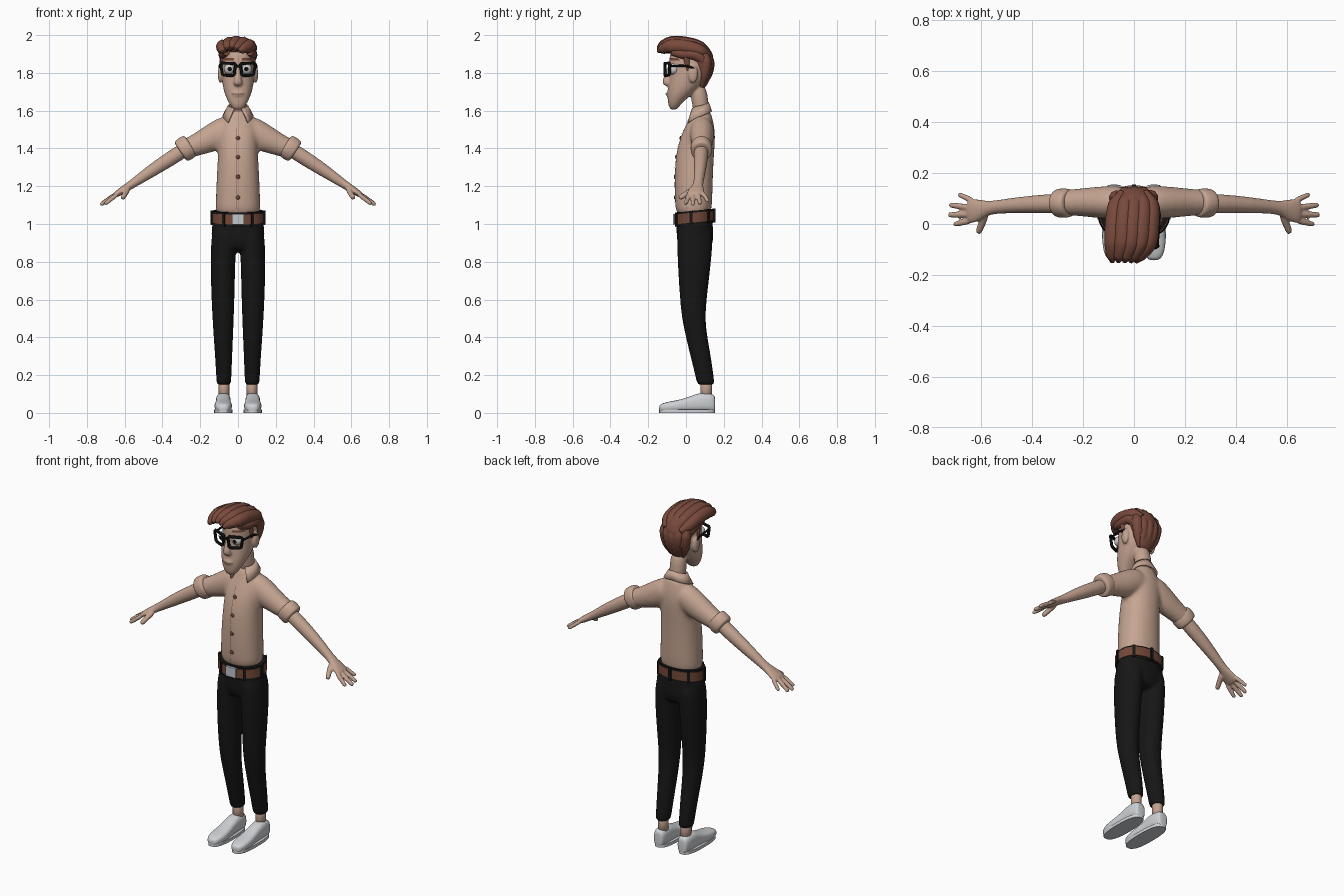
import bpy, bmesh, math
from mathutils import Vector, Matrix

if "Cube" in bpy.data.objects:
    bpy.data.objects.remove(bpy.data.objects["Cube"])


def material(name, r, g, b):
    m = bpy.data.materials.new(name)
    m.use_nodes = True
    m.diffuse_color = (r, g, b, 1)
    m.node_tree.nodes["Principled BSDF"].inputs["Base Color"].default_value = (r, g, b, 1)
    return m


SKIN = material("skin", .54, .36, .275)
SHIRT = material("tan_shirt", .56, .375, .285)
HAIR = material("auburn_hair", .19, .068, .045)
TROUSER = material("black_cloth", .008, .008, .008)
LEATHER = material("brown_leather", .17, .065, .04)
SHOE = material("pale_grey_shoe", .62, .64, .66)
METAL = material("buckle_metal", .55, .58, .6)
FRAME = material("black_frame", .004, .004, .004)
EYE = material("eye_white", .6, .6, .58)
LINE = material("dark_skin_line", .2, .11, .08)


def loft(bm, sections, normal=(0, 0, 1), n=20, p=2):
    """Skin of superellipse rings (x, y, z, half width, half depth)."""
    nrm = Vector(normal).normalized()
    u = Vector((0, 1, 0)) if abs(nrm.x) > .5 else Vector((1, 0, 0))
    v = nrm.cross(u).normalized()
    u = v.cross(nrm)
    bend = lambda c: math.copysign(abs(c) ** (2 / p), c)
    rings = []
    for x, y, z, ru, rv in sections:
        ring = []
        for i in range(n):
            a = math.tau * i / n
            ring.append(bm.verts.new(Vector((x, y, z)) + u * ru * bend(math.cos(a)) + v * rv * bend(math.sin(a))))
        rings.append(ring)
    for a, b in zip(rings, rings[1:]):
        for i in range(n):
            j = (i + 1) % n
            bm.faces.new((a[i], a[j], b[j], b[i]))
    bm.faces.new(rings[0][::-1])
    bm.faces.new(rings[-1])


def blob(bm, at, size):
    bmesh.ops.create_uvsphere(bm, u_segments=20, v_segments=12, radius=1,
                              matrix=Matrix.Translation(at) @ Matrix.Diagonal((*size, 1)))


def box(bm, at, size, turn=0):
    bmesh.ops.create_cube(bm, size=1, matrix=Matrix.Translation(at) @ Matrix.Rotation(turn, 4, 'Z')
                          @ Matrix.Diagonal((*size, 1)))


def finish(bm, name, mat, mirror=False, subsurf=0, voxel=0, relax=3, smooth=True, thick=0):
    bmesh.ops.recalc_face_normals(bm, faces=bm.faces)
    for f in bm.faces:
        f.smooth = smooth
    me = bpy.data.meshes.new(name)
    bm.to_mesh(me)
    bm.free()
    me.materials.append(mat)
    ob = bpy.data.objects.new(name, me)
    bpy.context.collection.objects.link(ob)
    if mirror:
        ob.modifiers.new("mirror", 'MIRROR').use_mirror_merge = False
    if thick:
        ob.modifiers.new("thickness", 'SOLIDIFY').thickness = thick
    if subsurf:
        s = ob.modifiers.new("round", 'SUBSURF')
        s.levels = s.render_levels = subsurf
    if voxel:
        r = ob.modifiers.new("blend", 'REMESH')
        r.mode, r.voxel_size, r.use_smooth_shade = 'VOXEL', voxel, True
        s = ob.modifiers.new("relax", 'SMOOTH')
        s.factor, s.iterations = .5, relax
    return ob


def strand(name, points, mat, cyclic=False, kind='BEZIER', side=1):
    """Round tube through points (x, y, z, radius)."""
    cu = bpy.data.curves.new(name, 'CURVE')
    cu.dimensions, cu.bevel_depth, cu.bevel_resolution, cu.resolution_u = '3D', 1, 3, 8
    cu.use_fill_caps = True
    sp = cu.splines.new(kind)
    pts = sp.bezier_points if kind == 'BEZIER' else sp.points
    pts.add(len(points) - 1)
    for q, (x, y, z, r) in zip(pts, points):
        q.co = (x * side, y, z) if kind == 'BEZIER' else (x * side, y, z, 1)
        q.radius = r
        if kind == 'BEZIER':
            q.handle_left_type = q.handle_right_type = 'AUTO'
    sp.use_cyclic_u, sp.use_smooth = cyclic, True
    cu.materials.append(mat)
    bpy.context.collection.objects.link(bpy.data.objects.new(name, cu))


def front(ob, x, z):
    hit, loc, _, _ = ob.evaluated_get(bpy.context.evaluated_depsgraph_get()).ray_cast((x, -1, z), (0, 1, 0))
    return loc.y if hit else 0


def patch(name, ob, rows, mat, cols=5):
    """Thin plate laid on the front of ob, rows are (z, x0, x1)."""
    bm = bmesh.new()
    grid = []
    for z, x0, x1 in rows:
        xs = [x0 + (x1 - x0) * i / cols for i in range(cols + 1)]
        grid.append([bm.verts.new((x, front(ob, x, z) - .003, z)) for x in xs])
    for a, b in zip(grid, grid[1:]):
        for i in range(cols):
            bm.faces.new((a[i], a[i + 1], b[i + 1], b[i]))
    finish(bm, name, mat)


# Shirt: torso and sleeves blended together
ARM = (.83, 0, -.56)
bm = bmesh.new()
loft(bm, [(0, y, z, rx, ry) for z, y, rx, ry in (
    (1.03, .04, .12, .09), (1.1, .04, .12, .1), (1.25, .04, .114, .103), (1.38, .048, .106, .102),
    (1.47, .065, .108, .092), (1.53, .075, .098, .073), (1.57, .08, .074, .058), (1.61, .08, .05, .045))], p=2.2)
for s in (1, -1):
    loft(bm, [(s * x, .085, z, ru, rv) for x, z, ru, rv in (
        (.03, 1.515, .06, .07), (.07, 1.495, .066, .076), (.13, 1.458, .064, .077),
        (.2, 1.425, .056, .063), (.27, 1.398, .05, .053), (.28, 1.392, .05, .053))], (s * .85, 0, -.52))
shirt = finish(bm, "shirt", SHIRT, subsurf=2, voxel=.011, relax=6)

# Rolled cuffs
bm = bmesh.new()
loft(bm, [(.277 + ARM[0] * d, .082, 1.4 + ARM[2] * d, r * .88, r) for d, r in (
    (-.034, .05), (-.03, .064), (0, .067), (.03, .064), (.034, .05))], ARM)
finish(bm, "sleeve_cuffs", SHIRT, mirror=True, subsurf=2)

# Collar with a front opening and pointed wings
bm = bmesh.new()
rows = []
for i in range(-12, 13):
    t = abs(i) / 12
    a, b = math.radians(158 * i / 12), math.radians(138 * i / 12)
    rows.append([bm.verts.new(v) for v in (
        (.054 * math.sin(a), .075 + .046 * math.cos(a), 1.645 - .03 * t),
        (.082 * math.sin(b), .075 + (.062 + .028 * t) * math.cos(b), 1.597 - .058 * t * t))])
for a, b in zip(rows, rows[1:]):
    bm.faces.new((a[0], a[1], b[1], b[0]))
finish(bm, "collar", SHIRT, thick=.01)

# Head, neck, nose and ears
bm = bmesh.new()
loft(bm, [(0, (f + b) / 2, z, rx, (b - f) / 2) for z, f, b, rx in (
    (1.603, -.083, -.05, .022), (1.63, -.094, -.03, .043), (1.66, -.098, 0, .059), (1.7, -.099, .05, .075),
    (1.75, -.093, .1, .085), (1.8, -.087, .13, .087), (1.86, -.092, .135, .086),
    (1.91, -.085, .13, .08), (1.95, -.05, .1, .06))], p=2.2)
loft(bm, [(0, .09, 1.54, .045, .042), (0, .078, 1.62, .045, .043), (0, .06, 1.75, .05, .05)])
loft(bm, [(0, -.08, 1.845, .012, .012), (0, -.092, 1.81, .014, .016), (0, -.102, 1.765, .02, .022),
          (0, -.104, 1.745, .025, .022), (0, -.098, 1.73, .018, .014)])
blob(bm, (0, -.094, 1.688), (.03, .012, .014))
for s in (1, -1):
    blob(bm, (s * .093, .037, 1.793), (.014, .027, .047))
head = finish(bm, "head", SKIN, subsurf=2, voxel=.007)

# Forearms, palms and fingers
bm = bmesh.new()
loft(bm, [(.25, .08, 1.415, .04, .04), (.34, .08, 1.357, .038, .04), (.45, .075, 1.287, .032, .035),
          (.54, .067, 1.225, .026, .025), (.575, .062, 1.202, .028, .022), (.605, .054, 1.183, .042, .02),
          (.64, .051, 1.16, .05, .017), (.655, .051, 1.15, .047, .013)], ARM)
for base, tip, r in (((.63, .09, 1.165), (.69, .117, 1.118), .0115), ((.64, .064, 1.162), (.725, .075, 1.105), .0125),
                     ((.64, .038, 1.16), (.73, .036, 1.1), .0125), ((.635, .014, 1.16), (.708, -.002, 1.104), .012),
                     ((.58, .045, 1.19), (.612, -.036, 1.135), .015)):
    b, t = Vector(base), Vector(tip)
    loft(bm, [(*b.lerp(t, k), r * w, r * w) for k, w in ((0, 1.1), (.5, 1), (.9, .95), (1, .7))], t - b, n=12)
finish(bm, "arms", SKIN, mirror=True, subsurf=1, voxel=.0055, relax=2)

# Trousers: pelvis and legs blended together
bm = bmesh.new()
loft(bm, [(0, .047, .85, .1, .075), (0, .048, .9, .138, .096), (0, .048, .95, .145, .099),
          (0, .044, 1.02, .134, .096), (0, .044, 1.04, .13, .094)], p=2.2)
for s in (1, -1):
    loft(bm, [(s * x, y, z, rx, ry) for z, x, y, rx, ry in (
        (.148, .075, .105, .038, .046), (.158, .075, .105, .039, .047), (.3, .076, .078, .046, .055),
        (.42, .078, .052, .053, .058), (.52, .079, .038, .058, .064), (.65, .08, .04, .063, .076),
        (.8, .08, .044, .066, .09), (.92, .075, .048, .068, .096), (1, .068, .045, .062, .09))])
finish(bm, "trousers", TROUSER, subsurf=2, voxel=.009, relax=4)


def tilt(bm):
    for v in bm.verts:
        v.co.z += .1 * (v.co.y - .04)


# Waistband, belt, loops and buckle, all slightly higher at the back
for name, lo, hi, grow, mat in (("waistband", .995, 1.07, 0, TROUSER), ("belt", 1.008, 1.06, .004, LEATHER)):
    bm = bmesh.new()
    loft(bm, [(0, .042, z, .134 + grow, .1 + grow) for z in (lo, hi)], n=40, p=2.2)
    tilt(bm)
    bpy.context.view_layer.objects.active = finish(bm, name, mat)
    bpy.context.object.select_set(True)
    bpy.ops.object.shade_smooth_by_angle()
    bpy.context.object.select_set(False)
bm = bmesh.new()
for deg in (33, -33, 82, -82, 135, -135, 180):
    a = math.radians(deg)
    box(bm, (.138 * math.sin(a), .042 - .106 * math.cos(a), 1.034), (.016, .014, .074), a)
tilt(bm)
finish(bm, "belt_loops", TROUSER, smooth=False)
bm = bmesh.new()
box(bm, (0, -.064, 1.036), (.064, .012, .056))
tilt(bm)
finish(bm, "buckle", METAL, smooth=False)

# Ankles, shoes and soles
bm = bmesh.new()
loft(bm, [(.074, .107, z, .028, .031) for z in (.06, .13, .2)])
finish(bm, "ankles", SKIN, mirror=True)
bm = bmesh.new()
loft(bm, [(.078, y, .006 + h / 2, rx, h / 2) for y, rx, h in (
    (.155, .022, .075), (.148, .032, .092), (.11, .04, .102), (.06, .04, .098), (.02, .04, .08),
    (-.04, .047, .062), (-.09, .046, .054), (-.125, .036, .045), (-.143, .02, .035))], (0, -1, 0), p=2.7)
finish(bm, "shoes", SHOE, mirror=True, subsurf=2)
bm = bmesh.new()
loft(bm, [(.078, .006, z, .049, .148) for z in (0, .018)], n=32, p=2.6)
finish(bm, "soles", SHOE, mirror=True, smooth=False)

# Eyes with dark pupils chosen by direction
bm = bmesh.new()
bmesh.ops.create_uvsphere(bm, u_segments=24, v_segments=16, radius=.03,
                          matrix=Matrix.Translation((.044, -.066, 1.82)) @ Matrix.Rotation(math.pi / 2, 4, 'X'))
eyes = finish(bm, "eyes", EYE, mirror=True)
eyes.data.materials.append(FRAME)
for f in eyes.data.polygons:
    f.material_index = int(f.normal.y < -.94)

# Glasses and hair that repeat on both sides
for s, side in ((1, "left"), (-1, "right")):
    strand(side + "_glasses_rim", [(x, y, z, .0085) for x, y, z in (
        (.013, -.112, 1.843), (.02, -.112, 1.85), (.085, -.09, 1.852), (.092, -.086, 1.845),
        (.083, -.088, 1.795), (.074, -.092, 1.788), (.03, -.11, 1.786), (.02, -.112, 1.793))],
        FRAME, True, 'POLY', s)
    strand(side + "_glasses_arm", [(.091, -.085, 1.838, .006), (.098, .035, 1.827, .006),
                                   (.094, .055, 1.81, .004)], FRAME, side=s)
    strand(side + "_sideburn", [(.076, .0, 1.89, .018), (.08, .006, 1.85, .014), (.084, .01, 1.81, .005)], HAIR, side=s)
    strand(side + "_side_hair", [(.062, -.075, 1.91, .018), (.072, -.02, 1.9, .026), (.072, .06, 1.89, .03),
                                 (.055, .11, 1.82, .022), (.04, .1, 1.76, .008)], HAIR, side=s)
    patch(side + "_eyebrow", head, [(1.866, s * .02, s * .076), (1.878, s * .022, s * .07)], HAIR)
strand("glasses_bridge", [(x, -.113, 1.835, .007) for x in (-.018, 0, .018)], FRAME)

# Hair: cap, swept top locks and back locks
bm = bmesh.new()
loft(bm, [(0, (f + b) / 2, z, rx, (b - f) / 2) for z, f, b, rx in (
    (1.715, .065, .1, .035), (1.76, .05, .125, .062), (1.8, .055, .142, .08), (1.85, .03, .148, .09),
    (1.89, .0, .145, .092), (1.905, -.085, .14, .09), (1.94, -.1, .12, .085), (1.97, -.06, .08, .05))])
finish(bm, "hair_cap", HAIR, subsurf=2)
for i, x in enumerate((-.068, -.034, 0, .034, .064)):
    drop = 4.5 * x * x
    strand("top_lock_%d" % i, [(x * .7, .125, 1.89, .015), (x, .075, 1.935 - drop, .034),
                               (x * 1.05 - .005, .0, 1.955 - drop, .038), (x - .012, -.075, 1.959 - drop, .037),
                               (x * .8 - .03, -.125, 1.945 - drop, .026), (x * .7 - .038, -.15, 1.932 - drop, .008)], HAIR)
    strand("back_lock_%d" % i, [(x * .9, .085, 1.92, .02), (x, .12 - 4 * x * x, 1.86, .031),
                                (x * .9, .115 - 4 * x * x, 1.79, .024), (x * .6, .085, 1.725, .007)], HAIR)

# Details laid on the face and shirt
patch("mouth", head, [(1.686, -.032, .032), (1.69, -.034, .034)], LINE)
patch("open_neck", shirt, [(1.515 + .012 * k, -.007 * k, .007 * k) for k in range(6)], SKIN)
patch("placket_seam", shirt, [(1.08 + .027 * k, -.009, -.006) for k in range(17)], LINE, 1)
bm = bmesh.new()
for z in (1.455, 1.355, 1.25, 1.14):
    blob(bm, (0, front(shirt, 0, z), z), (.011, .006, .011))
finish(bm, "shirt_buttons", LEATHER)
